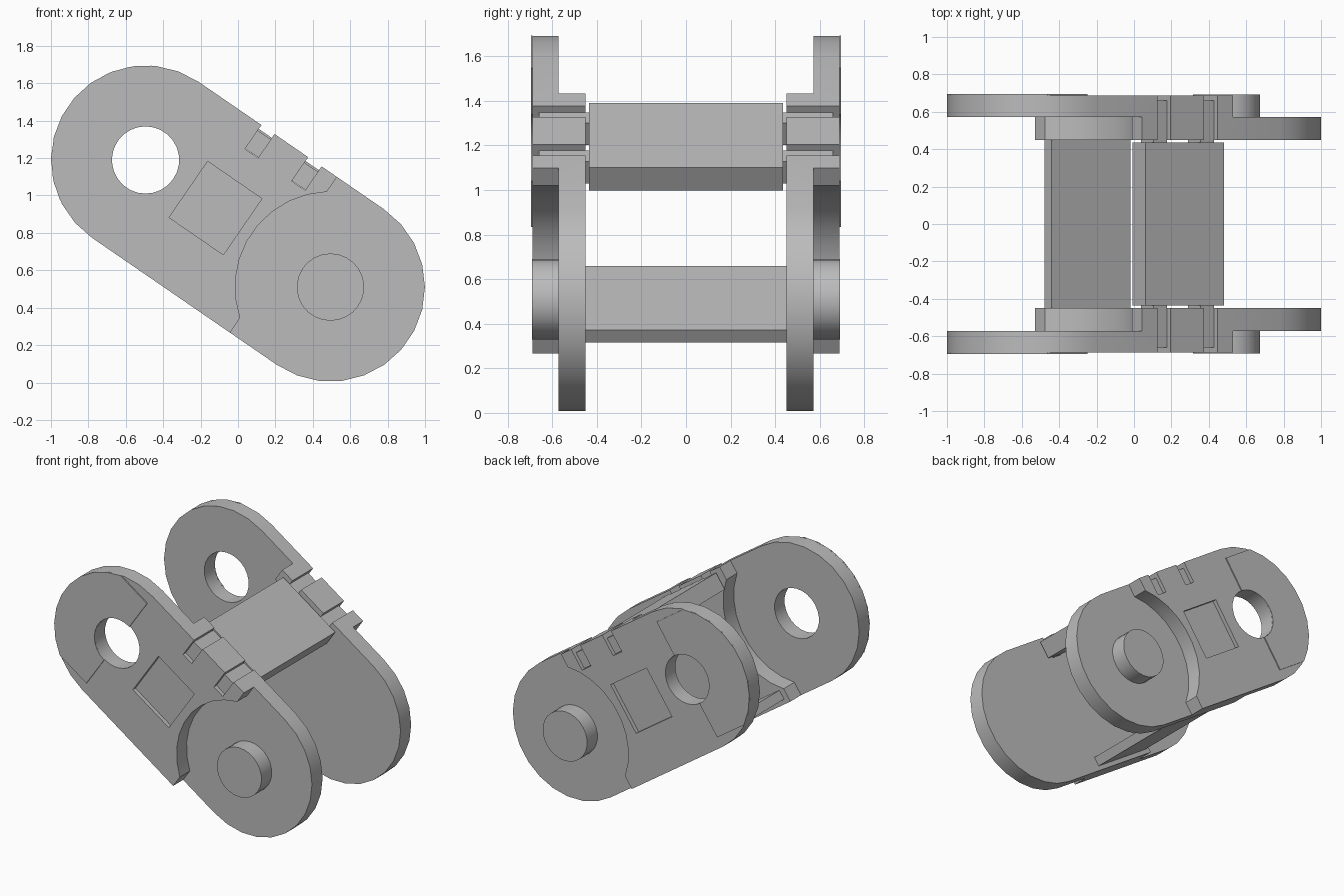
import bpy, bmesh, math

cube = bpy.data.objects.get("Cube")
if cube:
    bpy.data.objects.remove(cube, do_unlink=True)

TILT = math.radians(34.5)
C, S = math.cos(TILT), math.sin(TILT)
MID = 0.85            # height of the link centre
HALF = 0.6            # half the distance between pivots
R = 0.505             # end radius
HOLE = 0.18
INNER, STEP, OUTER = 0.45, 0.573, 0.688

grey = bpy.data.materials.new("plain_grey")
grey.use_nodes = True
colour = (0.5, 0.5, 0.5, 1)
grey.diffuse_color = colour
grey.node_tree.nodes["Principled BSDF"].inputs["Base Color"].default_value = colour


def arc(u, r, start, end, n):
    """Points of an arc about a centre on the long axis, in degrees."""
    out = []
    for i in range(n + 1):
        a = math.radians(start + (end - start) * i / n)
        out.append((u + r * math.cos(a), r * math.sin(a)))
    return out


def circle(u, r, n=26):
    return arc(u, r, 0, 360, n)[:-1]


def rect(u0, u1, v0, v1):
    return [(u0, v0), (u1, v0), (u1, v1), (u0, v1)]


def prism(name, outline, y0, y1):
    """Extrude an outline given along and across the tilted link."""
    bm = bmesh.new()
    rings = [[bm.verts.new((u * C + v * S, y, MID - u * S + v * C))
              for u, v in outline] for y in (y0, y1)]
    n = len(outline)
    for ring in rings:
        bm.faces.new(ring)
    for i in range(n):
        j = (i + 1) % n
        bm.faces.new((rings[0][i], rings[0][j], rings[1][j], rings[1][i]))
    bmesh.ops.recalc_face_normals(bm, faces=bm.faces)
    mesh = bpy.data.meshes.new(name)
    bm.to_mesh(mesh)
    bm.free()
    mesh.materials.append(grey)
    obj = bpy.data.objects.new(name, mesh)
    bpy.context.collection.objects.link(obj)
    return obj


def activate(obj):
    bpy.ops.object.select_all(action='DESELECT')
    obj.select_set(True)
    bpy.context.view_layer.objects.active = obj


def cut(obj, outline, y0, y1):
    cutter = prism("cutter", outline, y0, y1)
    cutter.hide_render = True
    mod = obj.modifiers.new("cut", 'BOOLEAN')
    mod.operation = 'DIFFERENCE'
    mod.solver = 'EXACT'
    mod.object = cutter
    activate(obj)
    bpy.ops.object.modifier_apply(modifier=mod.name)
    bpy.data.objects.remove(cutter, do_unlink=True)


def finish(obj, mirror=True):
    activate(obj)
    if mirror:
        mod = obj.modifiers.new("mirror", 'MIRROR')
        mod.use_axis = (False, True, False)
        bpy.ops.object.modifier_apply(modifier=mod.name)
    bpy.ops.object.shade_smooth_by_angle(angle=math.radians(30))


# Side plates: rounded bar stepped at both ends
stadium = arc(HALF, R, -90, 90, 13) + arc(-HALF, R, 90, 270, 13)
plate = prism("side_plates", stadium, INNER, OUTER)
end_cut = [(0.295, 0.6)] + arc(HALF, 0.51, 126.7, 233.3, 9)
end_cut += [(0.295, -0.6), (1.3, -0.6), (1.3, 0.6)]
cut(plate, end_cut, STEP, 1)
cut(plate, [(-u, -v) for u, v in end_cut], 0.3, STEP)
cut(plate, circle(-HALF, HOLE), 0.3, 1)

# Shallow window and snap slots
cut(plate, rect(-0.322, 0.03, -0.182, 0.182), OUTER - 0.03, 1)
slots = [(-0.195, -0.11), (0.108, 0.195)]
for u0, u1 in slots:
    cut(plate, rect(u0, u1, 0.35, 0.6), 0.3, 1)
finish(plate)

# Raised stop pad around half of each pivot hole
edge = math.degrees(math.asin(0.433 / R))
pad = arc(-HALF, R, 180 - edge, 180 + edge, 9) + [(-HALF, -0.433)]
pad += arc(-HALF, HOLE, 270, 90, 13) + [(-HALF, 0.433)]
finish(prism("stop_pads", pad, OUTER, OUTER + 0.008))

# Pivot pins
finish(prism("pivot_pins", circle(HALF, HOLE), STEP, 0.692))

# Cross bars joining the two sides
finish(prism("upper_bar", rect(-0.255, 0.255, 0.355, 0.48), -0.435, 0.435), False)
finish(prism("lower_bar", rect(-0.255, 0.255, -0.473, -0.406), -INNER, INNER), False)

# Lugs of the upper bar sitting in the slots
for side, (u0, u1) in zip(("left", "right"), slots):
    finish(prism(side + "_bar_lugs", rect(u0, u1, 0.352, 0.47), 0.435, 0.66))
